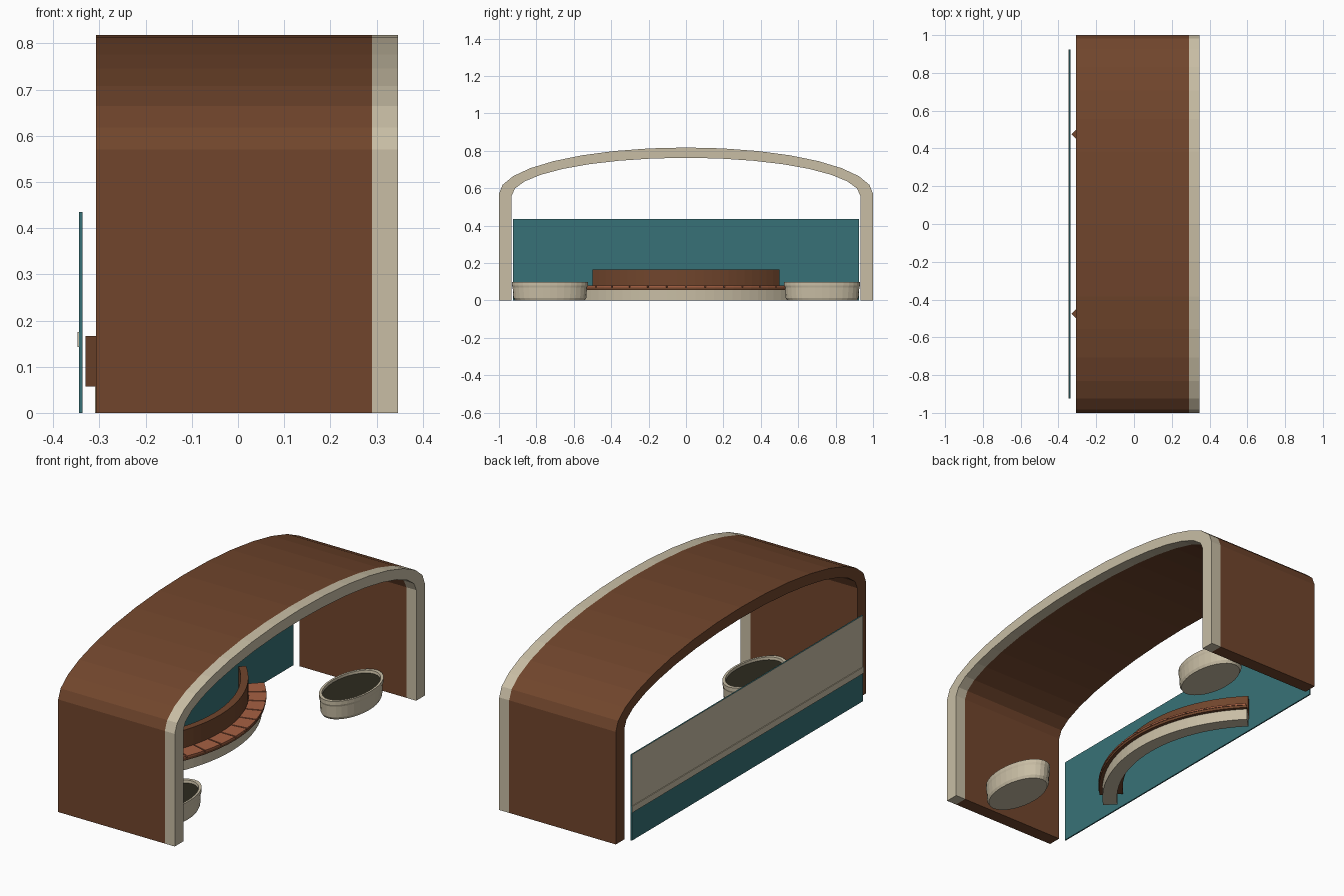
import bpy, bmesh
from math import sin, cos, pi, radians

cube = bpy.data.objects.get("Cube")
if cube:
    bpy.data.objects.remove(cube, do_unlink=True)


def material(name, srgb):
    colour = [(c / 255) ** 2.2 for c in srgb] + [1]
    m = bpy.data.materials.new(name)
    m.use_nodes = True
    m.diffuse_color = colour
    m.node_tree.nodes["Principled BSDF"].inputs["Base Color"].default_value = colour
    return m


brown = material("dark wood", (112, 71, 48))
beige = material("warm stone", (199, 188, 163))
teal = material("teal panel", (58, 113, 118))
plank_wood = material("plank wood", (165, 97, 69))
soil = material("soil", (48, 46, 36))


def loft(name, rings, mats, rule=None):
    """Skin equal rings of points, cap both ends, colour faces by a rule."""
    bm = bmesh.new()
    loops = [[bm.verts.new(p) for p in ring] for ring in rings]
    n = len(rings[0])
    for a, b in zip(loops, loops[1:]):
        for i in range(n):
            j = (i + 1) % n
            bm.faces.new((a[i], a[j], b[j], b[i]))
    bm.faces.new(loops[0][::-1])
    bm.faces.new(loops[-1])
    bmesh.ops.recalc_face_normals(bm, faces=bm.faces)
    if rule:
        for f in bm.faces:
            f.material_index = rule(f)
    mesh = bpy.data.meshes.new(name)
    bm.to_mesh(mesh)
    bm.free()
    for m in mats:
        mesh.materials.append(m)
    ob = bpy.data.objects.new(name, mesh)
    bpy.context.collection.objects.link(ob)
    return ob


# Arched canopy: straight legs joined by a half ellipse
def arch_path(half_width, spring, rise, steps=16):
    arc = [(half_width * cos(pi * i / steps), spring + rise * sin(pi * i / steps))
           for i in range(steps + 1)]
    return [(half_width, 0)] + arc + [(-half_width, 0)]


def arch(name, x0, x1, mat):
    pairs = zip(arch_path(1, 0.57, 0.248), arch_path(0.932, 0.56, 0.203))
    rings = [[(x0, *o), (x1, *o), (x1, *i), (x0, *i)] for o, i in pairs]
    loft(name, rings, [mat])


arch("canopy_shell", -0.307, 0.29, brown)
arch("canopy_trim", 0.29, 0.346, beige)


# Rear panel: teal, with a stone upper half on its outer side
def slab(x0, x1, half, z):
    return [(x0, -half, z), (x1, -half, z), (x1, half, z), (x0, half, z)]


loft("rear_panel", [slab(-0.344, -0.337, 0.925, z) for z in (0, 0.145, 0.435)],
     [teal, beige],
     lambda f: int(f.normal.x < -0.5 and f.calc_center_median().z > 0.145))
loft("rear_rail", [slab(-0.348, -0.344, 0.925, z) for z in (0.143, 0.175)], [beige])


# Curved bench, swept about a centre behind the panel
def sector(name, r0, r1, z0, z1, mat, start=-45, end=45, steps=24):
    rings = []
    for i in range(steps + 1):
        a = radians(start + (end - start) * i / steps)
        rings.append([(-0.805 + r * cos(a), r * sin(a), z)
                      for r, z in ((r0, z0), (r1, z0), (r1, z1), (r0, z1))])
    loft(name, rings, [mat])


sector("bench_base", 0.70, 0.77, 0, 0.057, beige)
sector("bench_seat", 0.70, 0.787, 0.057, 0.07, brown)
sector("bench_backrest", 0.672, 0.707, 0.057, 0.167, brown)

# Seat planks with narrow gaps
count = 12
step = 90 / count
for k in range(count):
    a = -45 + k * step
    sector(f"seat_plank_{k + 1}", 0.709, 0.79, 0.07, 0.079, plank_wood,
           a + 0.25, a + step - 0.25, 2)

# Oval planters with a rim and recessed soil
profile = [(0.91, 0), (0.96, 0.014), (0.98, 0.07), (1, 0.08), (1, 0.098),
           (0.91, 0.098), (0.90, 0.085)]
for side, label in ((1, "left"), (-1, "right")):
    rings = [[(0.125 + 0.112 * s * cos(2 * pi * i / 32),
               side * 0.728 + 0.203 * s * sin(2 * pi * i / 32), z) for i in range(32)]
             for s, z in profile]
    loft(f"planter_{'back' if side > 0 else 'front'}", rings, [beige, soil],
         lambda f: int(len(f.verts) > 4 and f.calc_center_median().z > 0.05))
